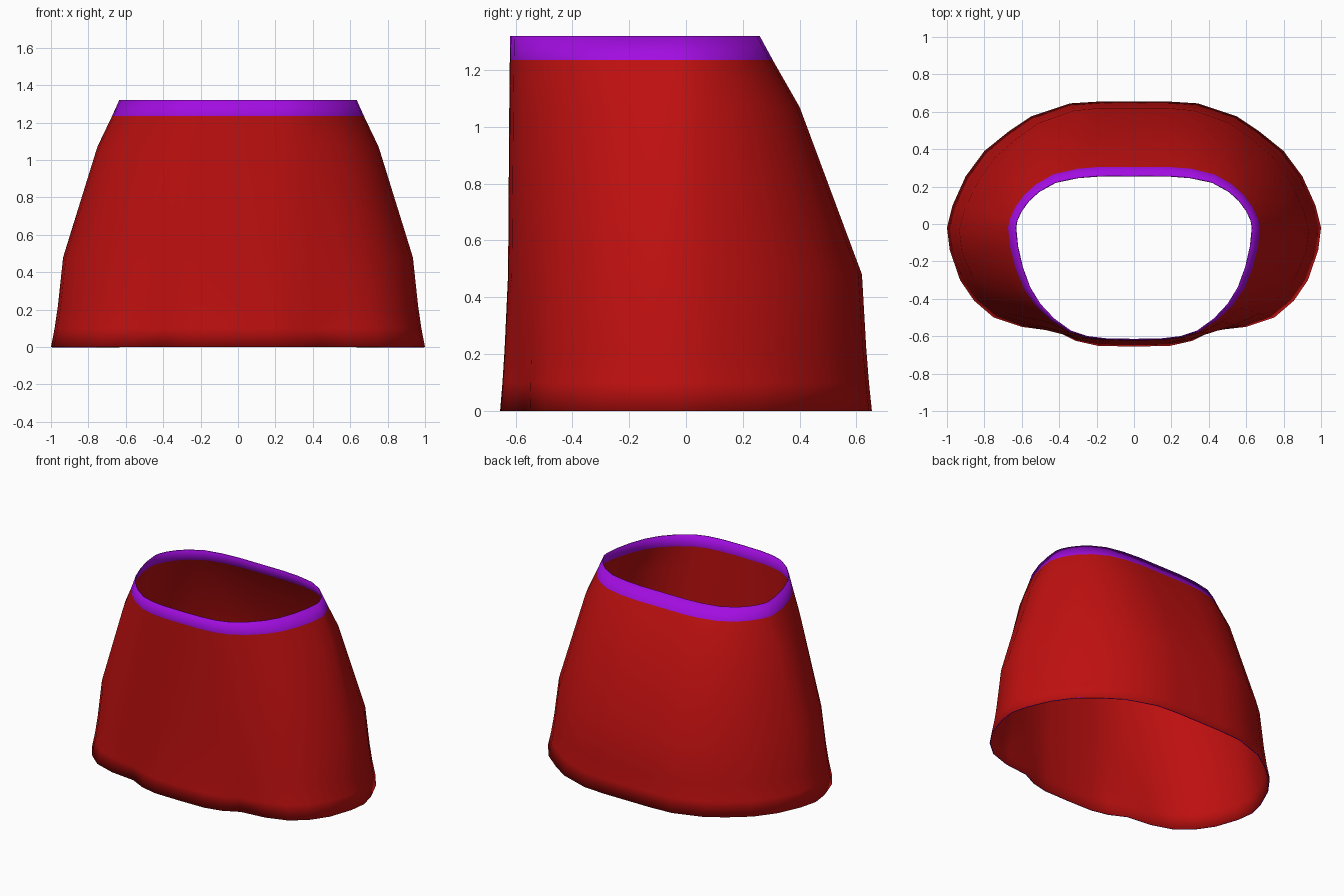
import bpy, bmesh, math

if "Cube" in bpy.data.objects:
    bpy.data.objects.remove(bpy.data.objects["Cube"])


def material(name, rgb):
    m = bpy.data.materials.new(name)
    m.diffuse_color = (*rgb, 1)
    m.use_nodes = True
    m.node_tree.nodes["Principled BSDF"].inputs["Base Color"].default_value = m.diffuse_color
    return m


red = material("red cloth", (0.52, 0.005, 0.005))
purple = material("purple trim", (0.36, 0.004, 0.75))

# Right-half outlines, from back centre round to front centre
hem = [(0, .655), (.18, .655), (.34, .645), (.55, .575), (.67, .495), (.80, .39),
       (.90, .255), (.97, .10), (1.0, -.02), (.985, -.14), (.93, -.30), (.855, -.41),
       (.75, -.50), (.60, -.55), (.42, -.57), (.31, -.625), (.19, -.652), (0, -.655)]
hip = [(0, .62), (.18, .62), (.32, .607), (.51, .54), (.625, .46), (.745, .355),
       (.835, .225), (.905, .08), (.935, -.03), (.92, -.15), (.86, -.29), (.78, -.395),
       (.67, -.48), (.54, -.54), (.40, -.585), (.28, -.614), (.17, -.625), (0, -.627)]
waist = [(0, .26), (.17, .26), (.30, .25), (.42, .225), (.51, .175), (.565, .125),
         (.605, .07), (.628, .02), (.635, -.02), (.625, -.12), (.60, -.23), (.56, -.34),
         (.505, -.43), (.43, -.51), (.34, -.575), (.25, -.605), (.15, -.617), (0, -.62)]


def blend(a, b, t):
    return [(p[0] + (q[0] - p[0]) * t, p[1] + (q[1] - p[1]) * t) for p, q in zip(a, b)]


# Heights and outlines of the loops from hem to waist
rings = [(0, hem), (.10, blend(hem, hip, .3)), (.22, blend(hem, hip, .57)), (.48, hip),
         (1.07, blend(waist, hip, .39)), (1.235, blend(waist, hip, .128)), (1.32, waist)]

# Skirt shell with its waistband
bm = bmesh.new()
loops = []
for z, half in rings:
    full = half + [(-x, y) for x, y in half[-2:0:-1]]
    loops.append([bm.verts.new((x, y, z)) for x, y in full])
n = len(loops[0])
for k in range(len(loops) - 1):
    for i in range(n):
        j = (i + 1) % n
        f = bm.faces.new((loops[k][j], loops[k][i], loops[k + 1][i], loops[k + 1][j]))
        f.material_index = 1 if k == len(loops) - 2 else 0
bmesh.ops.recalc_face_normals(bm, faces=bm.faces)
if sum(f.normal.dot((f.calc_center_median().x, f.calc_center_median().y, 0)) for f in bm.faces) < 0:
    bmesh.ops.reverse_faces(bm, faces=bm.faces)
mesh = bpy.data.meshes.new("skirt")
bm.to_mesh(mesh)
bm.free()
mesh.materials.append(red)
mesh.materials.append(purple)
skirt = bpy.data.objects.new("skirt", mesh)
bpy.context.collection.objects.link(skirt)

# Thin cloth with purple edges
solid = skirt.modifiers.new("cloth thickness", 'SOLIDIFY')
solid.thickness = 0.006
solid.offset = -1
solid.material_offset_rim = 1

bpy.context.view_layer.objects.active = skirt
skirt.select_set(True)
bpy.ops.object.shade_smooth_by_angle(angle=math.radians(50))
